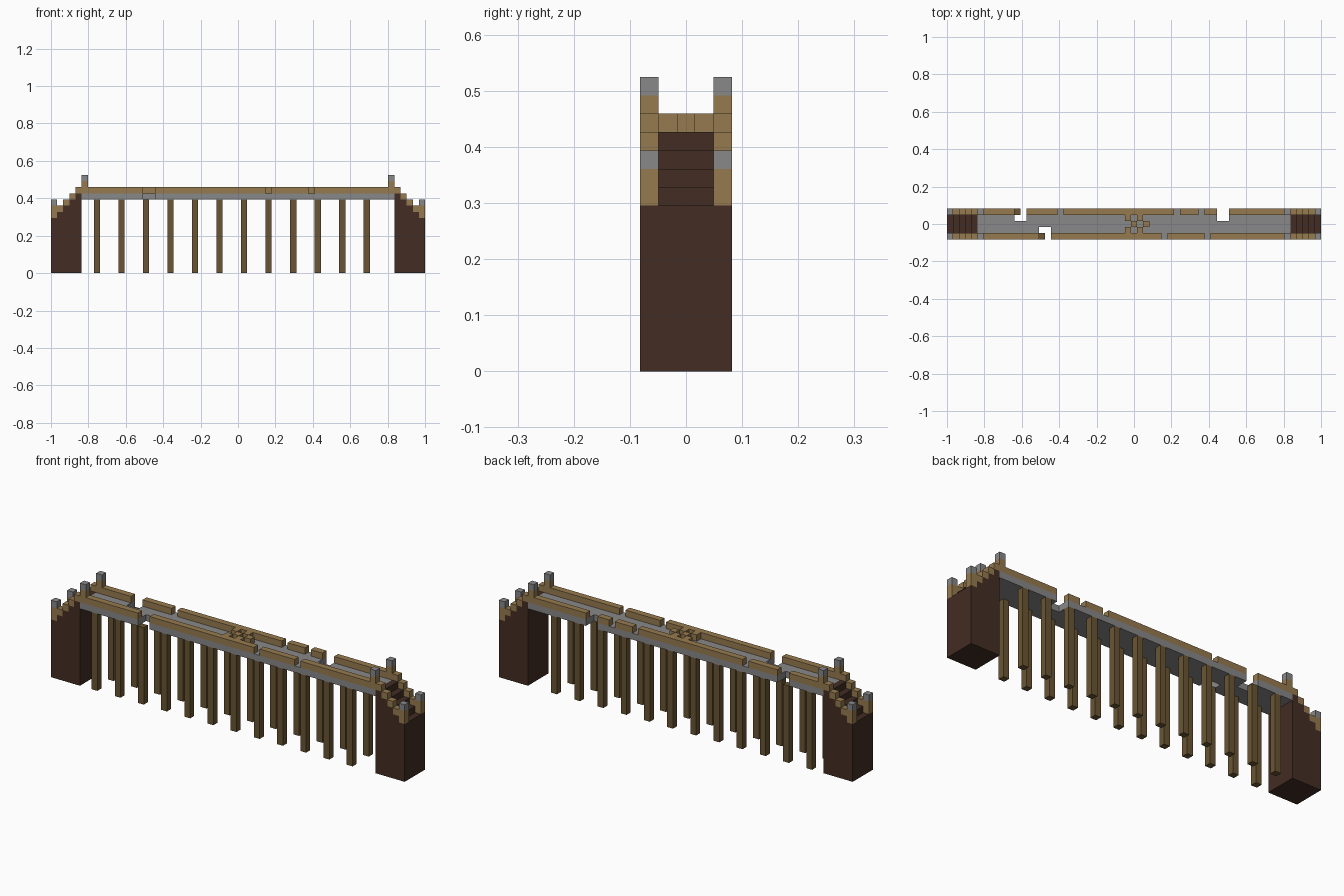
import bpy, bmesh
from mathutils import Vector

cube = bpy.data.objects.get("Cube")
if cube:
    bpy.data.objects.remove(cube)

LENGTH, DEPTH = 61, 5      # size in blocks
UNIT = 2 / LENGTH


def material(name, rgb):
    lin = [((c / 255 + 0.055) / 1.055) ** 2.4 for c in rgb] + [1]
    m = bpy.data.materials.new(name)
    m.use_nodes = True
    m.diffuse_color = lin
    m.node_tree.nodes["Principled BSDF"].inputs["Base Color"].default_value = lin
    return m


PLANK = material("light planks", (150, 122, 78))
LOG = material("dark timber", (106, 85, 51))
STONE = material("grey stone", (136, 136, 136))
EARTH = material("dark earth", (67, 45, 35))


def place(p):
    """Block coordinates to world coordinates."""
    return Vector(((p[0] - LENGTH / 2) * UNIT, (p[1] - DEPTH / 2) * UNIT, p[2] * UNIT))


def finish(bm, name, mat):
    bmesh.ops.recalc_face_normals(bm, faces=bm.faces)
    mesh = bpy.data.meshes.new(name)
    bm.to_mesh(mesh)
    bm.free()
    mesh.materials.append(mat)
    obj = bpy.data.objects.new(name, mesh)
    bpy.context.collection.objects.link(obj)


def extrude(bm, points, vector):
    face = bm.faces.new([bm.verts.new(place(p)) for p in points])
    new = bmesh.ops.extrude_face_region(bm, geom=[face])["geom"]
    bmesh.ops.translate(bm, vec=Vector(vector) * UNIT,
                        verts=[v for v in new if isinstance(v, bmesh.types.BMVert)])


def prism(name, mat, points, vector):
    bm = bmesh.new()
    extrude(bm, points, vector)
    finish(bm, name, mat)


def boxes(name, mat, spans):
    """Each span is (x0, x1, y0, y1, z0, z1) in blocks."""
    bm = bmesh.new()
    for x0, x1, y0, y1, z0, z1 in spans:
        extrude(bm, [(x0, y0, z0), (x1, y0, z0), (x1, y1, z0), (x0, y1, z0)],
                (0, 0, z1 - z0))
    finish(bm, name, mat)


def end_x(end, a, b):
    """Mirror a span of blocks to the chosen end of the bridge."""
    return (a, b) if end == "right" else (LENGTH - b, LENGTH - a)


# Stepped earth abutments, stair rails and posts at both ends
for end in ("right", "left"):
    profile = [(0, 0)]
    for i in range(5):
        profile += [(i, 9 + i), (i + 1, 9 + i)]
    profile.append((5, 0))
    flip = end == "left"
    prism(end + "_abutment", EARTH,
          [(LENGTH - x if flip else x, 0, z) for x, z in profile], (0, DEPTH, 0))

    for y, side in ((0, "front"), (4, "back")):
        tag = f"{end}_{side}"
        steps = [(*end_x(end, i, i + 1), y, y + 1, 9 + i, 10 + i) for i in range(1, 5)]
        boxes(tag + "_stair_rail", PLANK, steps)
        for part, x, base, top in (("lower", 0, 9, 11), ("upper", 5, 13, 15)):
            span = (*end_x(end, x, x + 1), y, y + 1)
            boxes(f"{tag}_{part}_post", PLANK, [(*span, base, top)])
            boxes(f"{tag}_{part}_post_cap", STONE, [(*span, top, top + 1)])

# Stone deck with broken notches in its edges
FRONT_HOLES, BACK_HOLES = (15,), (11, 44)
outline = [(5, 0)]
for h in FRONT_HOLES:
    outline += [(h, 0), (h, 2), (h + 2, 2), (h + 2, 0)]
outline += [(56, 0), (56, DEPTH)]
for h in reversed(BACK_HOLES):
    outline += [(h + 2, DEPTH), (h + 2, 3), (h, 3), (h, DEPTH)]
outline.append((5, DEPTH))
prism("deck", STONE, [(x, y, 12) for x, y in outline], (0, 0, 1))

# Broken plank rails along the deck edges
front_runs = [(6, 15), (17, 35), (36, 42), (43, 55)]
back_runs = [(6, 11), (13, 18), (19, 37), (38, 41), (42, 44), (46, 55)]
for side, y, runs in (("front", 0, front_runs), ("back", 4, back_runs)):
    boxes(side + "_rail", PLANK, [(a, b, y, y + 1, 13, 14) for a, b in runs])

# Crossed timber debris in the middle of the deck
cells = [(29, 1), (29, 3), (30, 2), (31, 1), (31, 3), (32, 2)]
boxes("deck_debris", PLANK, [(x, x + 1, y, y + 1, 13, 14) for x, y in cells])

# Two rows of supporting piles
for side, y in (("front", 0), ("back", 4)):
    boxes(side + "_piles", LOG, [(x, x + 1, y, y + 1, 0, 12) for x in range(7, 52, 4)])
